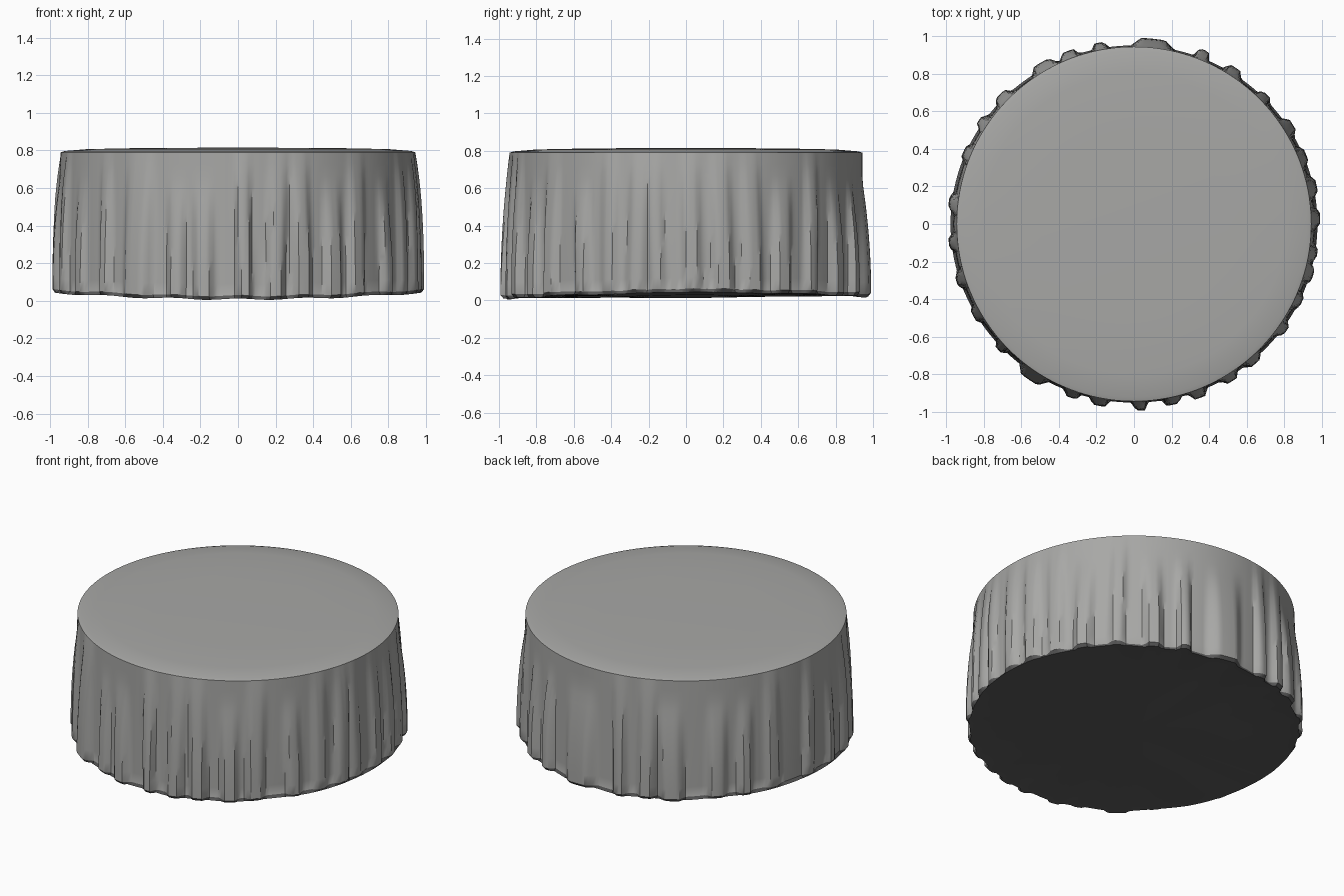
import bpy, bmesh, math, random
from math import cos, sin, radians

cube = bpy.data.objects.get("Cube")
if cube:
    bpy.data.objects.remove(cube)
random.seed(4)


def make_material(name, colour):
    mat = bpy.data.materials.new(name)
    mat.use_nodes = True
    mat.diffuse_color = colour
    mat.node_tree.nodes["Principled BSDF"].inputs["Base Color"].default_value = colour
    return mat


grey = make_material("cap grey", (0.39, 0.39, 0.38, 1))
dark = make_material("underside dark grey", (0.105, 0.105, 0.105, 1))

SEGMENTS = 320
TOP_RADIUS = 0.943
EDGE_Z = 0.79

# Irregular pleats: direction in degrees, with a few wider than the rest
ANGLES = [84, 68, 57, 44, 32, 22, 12, 2, -9, -16, -25, -35, -49, -58, -69, -78, -88,
          -101, -110, -124, -137, -150, -162, -174, 173, 157, 146, 136, 120, 111, 101]
WIDE = {84: 7.5, -124: 6, 120: 5}
pleats = [(a, WIDE.get(a, random.uniform(2.8, 3.9)), random.choice((0.8, 1, 1, 1)),
           random.uniform(-1.5, 1.5), random.uniform(0.982, 1.0)) for a in ANGLES]


def wall_radius(deg, t):
    """Radius of the skirt at a direction and height t (0 bottom, 1 top)."""
    valley = TOP_RADIUS + 0.02 * cos(radians(deg)) ** 2 * (1 - t * t)
    radius = valley
    for angle, half, length, lean, peak in pleats:
        off = abs((deg - angle - lean * t + 180) % 360 - 180)
        bump = min(1, max(0, (half - off) / (half * 0.5)))
        fade = max(0, 1 - (t / length) ** 2)
        radius = max(radius, valley + (peak - valley) * bump * fade)
    return radius


def base_height(x, y):
    """Slightly bent underside, raised at the left and right."""
    return 0.004 + 0.036 * x * x + 0.012 * max(0, y) + 0.008 * cos(9 * x) ** 2


bm = bmesh.new()


def ring(point):
    return [bm.verts.new(point(360 * i / SEGMENTS)) for i in range(SEGMENTS)]


def wall_point(deg, t):
    r = wall_radius(deg, t)
    x, y = r * cos(radians(deg)), r * sin(radians(deg))
    low = base_height(x, y) + 0.018
    return x, y, low + (EDGE_Z - low) * t


def rim_point(deg):
    """Edge of the underside, standing out as a ledge between the pleats."""
    ledge = 0.95 + 0.026 * cos(radians(deg)) ** 2
    r = max(wall_radius(deg, 0) * 0.985, ledge)
    x, y = r * cos(radians(deg)), r * sin(radians(deg))
    return x, y, base_height(x, y)


def disc_point(deg, radius, z):
    return radius * cos(radians(deg)), radius * sin(radians(deg)), z


def under_point(deg, radius):
    x, y, _ = disc_point(deg, radius, 0)
    return x, y, base_height(x, y) + 0.008


# Underside, pleated skirt, then gently domed top
rings = [ring(lambda d, r=r: under_point(d, r)) for r in (0.3, 0.6, 0.9)]
rings.append(ring(rim_point))
UNDER_RINGS = len(rings)
rings += [ring(lambda d, t=k / 12: wall_point(d, t)) for k in range(13)]
rings += [ring(lambda d, r=r, z=z: disc_point(d, r, z))
          for r, z in ((0.92, 0.797), (0.8, 0.807), (0.5, 0.813))]
for level, (low, high) in enumerate(zip(rings, rings[1:])):
    for i in range(SEGMENTS):
        j = (i + 1) % SEGMENTS
        face = bm.faces.new((low[i], low[j], high[j], high[i]))
        face.material_index = 1 if level < UNDER_RINGS else 0
for edge, z, index in ((rings[0], base_height(0, 0), 1), (rings[-1], 0.815, 0)):
    centre = bm.verts.new((0, 0, z))
    for i in range(SEGMENTS):
        face = bm.faces.new((edge[i], edge[(i + 1) % SEGMENTS], centre))
        face.material_index = index
bmesh.ops.recalc_face_normals(bm, faces=bm.faces)

mesh = bpy.data.meshes.new("pleated_cap")
bm.to_mesh(mesh)
bm.free()
mesh.materials.append(grey)
mesh.materials.append(dark)
cap = bpy.data.objects.new("pleated_cap", mesh)
bpy.context.collection.objects.link(cap)
bpy.ops.object.select_all(action="DESELECT")
cap.select_set(True)
bpy.context.view_layer.objects.active = cap
bpy.ops.object.shade_smooth_by_angle(angle=radians(35))
